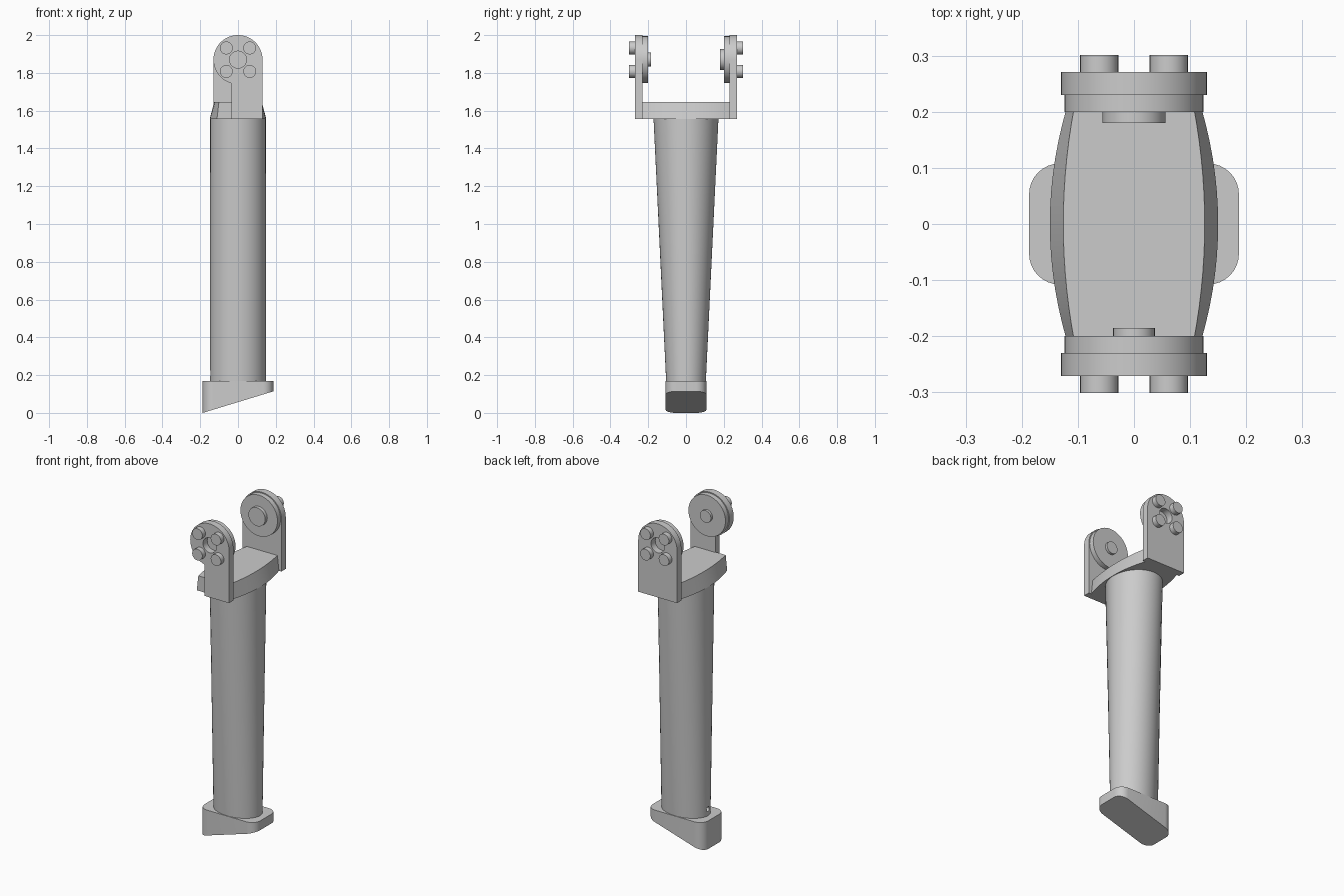
import bpy, bmesh
from math import sin, cos, pi, atan2
from mathutils import Matrix

if "Cube" in bpy.data.objects:
    bpy.data.objects.remove(bpy.data.objects["Cube"])

GREY = (0.6, 0.6, 0.6, 1)
metal = bpy.data.materials.new("plain grey")
metal.use_nodes = True
metal.diffuse_color = GREY
metal.node_tree.nodes["Principled BSDF"].inputs["Base Color"].default_value = GREY


def finish(name, bm):
    bmesh.ops.recalc_face_normals(bm, faces=bm.faces)
    mesh = bpy.data.meshes.new(name)
    bm.to_mesh(mesh)
    bm.free()
    mesh.materials.append(metal)
    ob = bpy.data.objects.new(name, mesh)
    bpy.context.collection.objects.link(ob)
    return ob


def loft(name, lower, upper):
    """Solid between two outlines with the same number of points."""
    bm = bmesh.new()
    a = [bm.verts.new(p) for p in lower]
    b = [bm.verts.new(p) for p in upper]
    bm.faces.new(a)
    bm.faces.new(b)
    for i in range(len(a)):
        j = (i + 1) % len(a)
        bm.faces.new((a[i], a[j], b[j], b[i]))
    return finish(name, bm)


def cylinder(name, centre, radius, depth, axis="Y", sides=48):
    bm = bmesh.new()
    bmesh.ops.create_cone(bm, cap_ends=True, segments=sides,
                          radius1=radius, radius2=radius, depth=depth)
    turn = Matrix.Rotation(pi / 2, 4, "X" if axis == "Y" else "Y")
    bm.transform(Matrix.Translation(centre) @ turn)
    return finish(name, bm)


def cut(ob, cutter):
    mod = ob.modifiers.new("cut", "BOOLEAN")
    mod.operation, mod.solver, mod.object = "DIFFERENCE", "EXACT", cutter
    bpy.context.view_layer.objects.active = ob
    bpy.ops.object.modifier_apply(modifier=mod.name)
    bpy.data.objects.remove(cutter)


parts = []

# Foot: rounded block with a slanted sole
R, HX, HY = 0.055, 0.187, 0.108
outline = []
for q, (sx, sy) in enumerate([(1, 1), (-1, 1), (-1, -1), (1, -1)]):
    for k in range(9):
        t = (q + k / 8) * pi / 2
        outline.append((sx * (HX - R) + R * cos(t), sy * (HY - R) + R * sin(t)))
parts.append(loft("foot",
                  [(x, y, 0.057 + 0.305 * x) for x, y in outline],
                  [(x, y, 0.17) for x, y in outline]))


# Shank: oval column widening front to back
def oval(rx, ry, z, n=64):
    return [(rx * cos(2 * pi * i / n), ry * sin(2 * pi * i / n), z) for i in range(n)]


shank = loft("shank", oval(0.147, 0.105, 0.165), oval(0.147, 0.172, 1.56))
cut(shank, cylinder("pin_hole_cutter", (-0.147, 0, 0.21), 0.014, 0.06, "X", 20))
parts.append(shank)


# Yoke base: plate with bowed, sloping sides
def bowed(half, bow, z, n=16):
    ys = [-0.235 + 0.47 * i / n for i in range(n + 1)]
    side = [(half - bow * y * y, y, z) for y in ys]
    return side + [(-x, y, z) for x, y, z in reversed(side)]


parts.append(loft("yoke_base", bowed(0.15, 0.7, 1.555), bowed(0.126, 0.45, 1.645)))

# Brackets, pivot discs, hubs and bolts at the front and back
AXIS_Z, BR, FLOOR = 1.87, 0.13, 1.555
for label, s, inner_x, hub_r, hub_in in (("front", -1, -0.035, 0.037, 0.185),
                                         ("back", 1, -BR, 0.056, 0.18)):
    # rounded top continues around to where the arm's side begins
    end = pi if inner_x == -BR else pi + atan2((BR**2 - inner_x**2) ** 0.5, -inner_x)
    shape = [(BR, FLOOR)]
    shape += [(BR * cos(end * i / 48), AXIS_Z + BR * sin(end * i / 48)) for i in range(49)]
    shape += [(inner_x, FLOOR)]
    bracket = loft(label + "_bracket",
                   [(x, s * 0.23, z) for x, z in shape],
                   [(x, s * 0.271, z) for x, z in shape])
    cut(bracket, cylinder("bore_cutter", (0, s * 0.27, AXIS_Z), 0.045, 0.2))
    parts.append(bracket)
    parts.append(cylinder(label + "_pivot_disc", (0, s * 0.215, AXIS_Z), 0.124, 0.03))
    parts.append(cylinder(label + "_hub", (0, s * (hub_in + 0.205) / 2, AXIS_Z),
                          hub_r, 0.205 - hub_in))
    for sx in (-1, 1):
        for sz in (-1, 1):
            parts.append(cylinder(label + "_bolt",
                                  (sx * 0.062, s * 0.285, AXIS_Z + sz * 0.062),
                                  0.034, 0.032, sides=32))

# Smooth the curved faces, keep the edges crisp
bpy.ops.object.select_all(action="DESELECT")
for ob in parts:
    ob.select_set(True)
bpy.context.view_layer.objects.active = parts[0]
bpy.ops.object.shade_smooth_by_angle()
